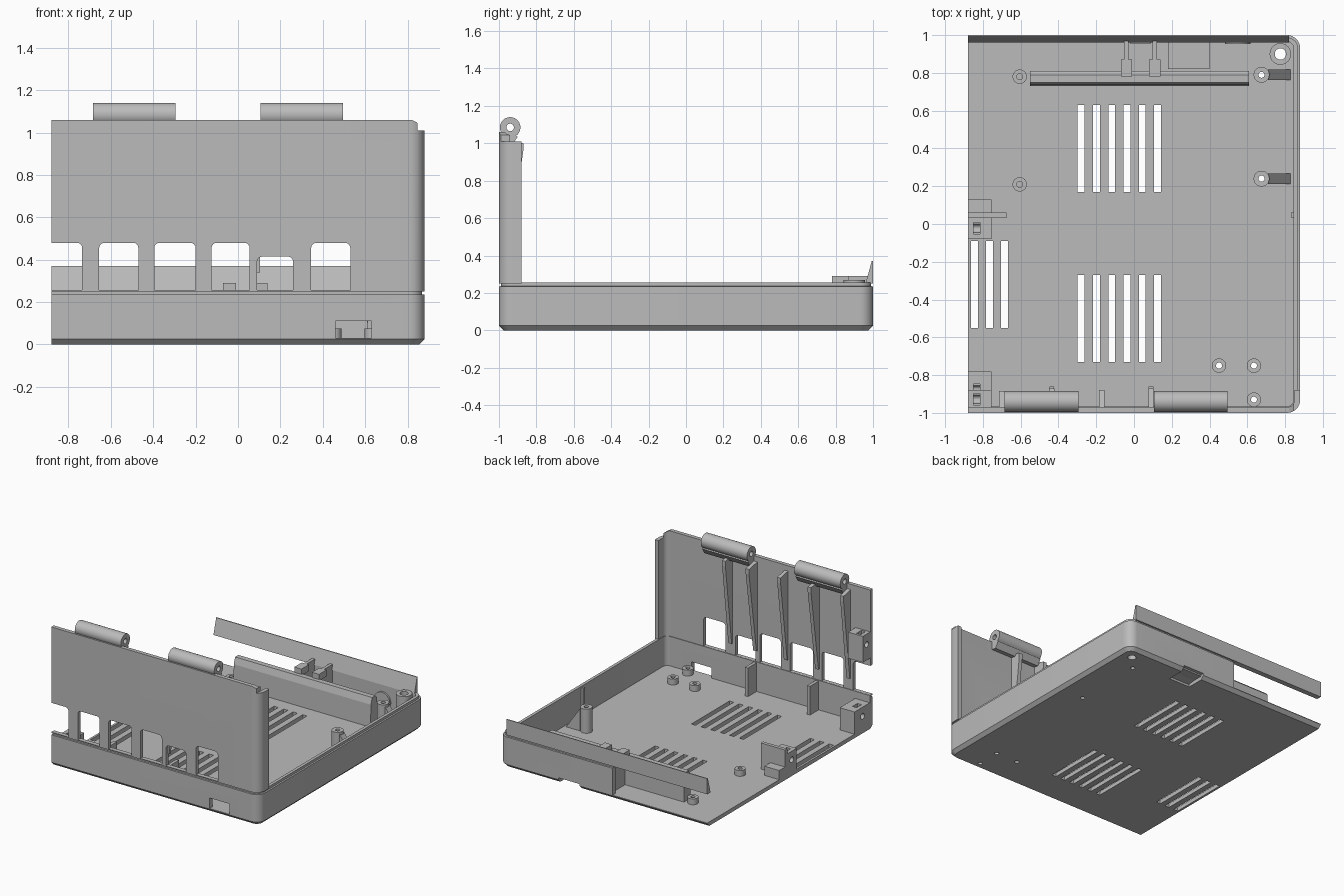
import bpy, bmesh, math
from mathutils import Vector

if "Cube" in bpy.data.objects:
    bpy.data.objects.remove(bpy.data.objects["Cube"], do_unlink=True)

grey = bpy.data.materials.new("light grey plastic")
grey.use_nodes = True
COL = (0.5, 0.5, 0.5, 1)
grey.diffuse_color = COL
grey.node_tree.nodes["Principled BSDF"].inputs["Base Color"].default_value = COL


def finish(name, bm, smooth=False):
    bmesh.ops.recalc_face_normals(bm, faces=bm.faces)
    me = bpy.data.meshes.new(name)
    bm.to_mesh(me)
    bm.free()
    ob = bpy.data.objects.new(name, me)
    bpy.context.collection.objects.link(ob)
    me.materials.append(grey)
    if smooth:
        soften(ob)
    return ob


def select(ob):
    bpy.ops.object.select_all(action='DESELECT')
    ob.select_set(True)
    bpy.context.view_layer.objects.active = ob


def soften(ob):
    select(ob)
    bpy.ops.object.shade_smooth_by_angle(angle=math.radians(30))


def loft(bm, rings, closed=False):
    """Skin a list of rings; cap the ends, or join last to first."""
    rows = [[bm.verts.new(p) for p in r] for r in rings]
    n = len(rows[0])
    pairs = list(zip(rows, rows[1:])) + ([(rows[-1], rows[0])] if closed else [])
    for a, b in pairs:
        for i in range(n):
            j = (i + 1) % n
            bm.faces.new((a[i], a[j], b[j], b[i]))
    if not closed:
        bm.faces.new(rows[0])
        bm.faces.new(rows[-1])


def place(axis, p, h):
    return {'x': (h, p[0], p[1]), 'y': (p[0], h, p[1]), 'z': (p[0], p[1], h)}[axis]


def prism(name, pts, axis, a, b, smooth=False):
    bm = bmesh.new()
    loft(bm, [[place(axis, p, h) for p in pts] for h in (a, b)])
    return finish(name, bm, smooth)


def box(name, x0, x1, y0, y1, z0, z1):
    return prism(name, [(x0, y0), (x1, y0), (x1, y1), (x0, y1)], 'z', z0, z1)


def circle(c, r, n=24):
    return [(c[0] + r * math.cos(math.tau * i / n),
             c[1] + r * math.sin(math.tau * i / n)) for i in range(n)]


def tube(name, c, r, hole, axis, a, b):
    bm = bmesh.new()
    loft(bm, [[place(axis, p, h) for p in circle(c, q)]
              for q, h in ((r, a), (r, b), (hole, b), (hole, a))], closed=True)
    return finish(name, bm, True)


def cut(target, cutters):
    """Subtract each cutter from the target and remove it."""
    for c in cutters:
        m = target.modifiers.new("cut", 'BOOLEAN')
        m.operation, m.solver, m.object = 'DIFFERENCE', 'EXACT', c
        select(target)
        bpy.ops.object.modifier_apply(modifier=m.name)
        bpy.data.objects.remove(c, do_unlink=True)


def arc(cx, cy, r, a0, a1, n=8):
    return [(cx + r * math.cos(math.radians(a0 + (a1 - a0) * i / n)),
             cy + r * math.sin(math.radians(a0 + (a1 - a0) * i / n))) for i in range(n + 1)]


def outline(inset, left=-0.88, r=0.07):
    """Case plan: two rounded corners on +x, square and open at -x."""
    q = r - inset
    return ([(left, -1 + inset)] + arc(0.81, -0.93, q, -90, 0)
            + arc(0.81, 0.93, q, 0, 90) + [(left, 1 - inset)])


# Tray body with chamfered base and a thin inset lip
bm = bmesh.new()
loft(bm, [[(x, y, z) for x, y in outline(i)]
          for i, z in ((0.025, 0), (0, 0.025), (0, 0.235), (0.012, 0.236), (0.012, 0.255))])
tray = finish("tray", bm)
cutters = [prism("cutter", outline(0.035, -1), 'z', 0.03, 0.5),
           box("cutter", -1, -0.08, 0.9, 1.1, 0.03, 0.5),
           box("cutter", 0.46, 0.63, -1.1, -0.9, 0.03, 0.11),
           prism("cutter", [(0.84, 0.02), (0.86, -0.1), (1.1, -0.1), (1.1, 0.04), (0.98, 0.04)],
                 'x', 0.2, 0.38)]
# Vent slots
for xs, y0, y1 in (([-0.28 + 0.081 * i for i in range(6)], 0.17, 0.63),
                   ([-0.28 + 0.081 * i for i in range(6)], -0.73, -0.27),
                   ([-0.845 + 0.08 * i for i in range(3)], -0.55, -0.09)):
    cutters += [box("cutter", x - 0.018, x + 0.018, y0, y1, -0.1, 0.1) for x in xs]
# Screw holes through the floor
SHORT = [(0.45, -0.75), (0.635, -0.75), (0.635, -0.93)]
TALL = [(0.675, 0.79), (0.675, 0.24)]
for c in SHORT + TALL:
    cutters.append(prism("cutter", circle(c, 0.016), 'z', -0.1, 0.1))
cutters.append(prism("cutter", circle((0.775, 0.9), 0.03), 'z', -0.1, 0.1))
cut(tray, cutters)
soften(tray)

# Tall front panel with rounded return at the corner
inner = [(x, y) for x, y in reversed(arc(0.81, -0.93, 0.04, -90, 0))]
panel = prism("front_panel", [(-0.88, -1)] + arc(0.81, -0.93, 0.07, -90, 0)
              + [(0.88, -0.88), (0.85, -0.88)] + inner + [(-0.88, -0.97)], 'z', 0.25, 1.06)


def window(x0, x1, top, r=0.025):
    pts = [(x0, 0.256), (x1, 0.256)] + arc(x1 - r, top - r, r, 0, 90, 4)
    return prism("cutter", pts + arc(x0 + r, top - r, r, 90, 180, 4), 'y', -1.1, -0.9)


cut(panel, [window(*w) for w in ((-1, -0.735, 0.48), (-0.655, -0.47, 0.48),
                                 (-0.395, -0.2, 0.48), (-0.125, 0.055, 0.48),
                                 (0.09, 0.26, 0.415), (0.345, 0.53, 0.48))]
    + [prism("cutter", [(0.82, 1.1), (0.82, 1.06), (0.848, 1.045), (0.848, 1.01),
                        (1, 1.01), (1, 1.1)], 'y', -1.1, -0.8)])
soften(panel)

# Hinge barrels with webs down to the panel
for side, x0, x1 in (("right", -0.685, -0.295), ("left", 0.105, 0.495)):
    tube(side + "_hinge_barrel", (-0.94, 1.085), 0.055, 0.02, 'x', x0, x1)
    prism(side + "_hinge_web", [(-0.99, 1.0), (-0.93, 0.99), (-0.9, 1.035), (-0.935, 1.05),
                                (-0.97, 1.06), (-0.99, 1.06)], 'x', x0, x1)

# Tapered panel ribs, and short ribs standing on the floor
for x, d in ((-0.7, -0.885), (-0.435, -0.87), (-0.17, -0.88), (0.09, -0.87), (0.3, -0.885)):
    prism("panel_rib", [(-0.975, 1.02), (d, 1.0), (d, 0.96), (-0.96, 0.34), (-0.975, 0.34)],
          'x', x - 0.014, x + 0.014)
for x in (-0.435, 0.09):
    box("floor_rib", x - 0.012, x + 0.012, -0.975, -0.86, 0.02, 0.25)

# Sloped catch strip along the back
prism("back_strip", [(0.96, 0.25), (1, 0.25), (1, 0.37), (0.993, 0.37)], 'x', -0.88, 0.82)
# Inner wall with its foot, and brackets tying it to the back
prism("inner_wall", [(0.73, 0.02), (0.81, 0.02), (0.81, 0.23), (0.79, 0.25),
                     (0.75, 0.25), (0.735, 0.2)], 'x', -0.55, 0.61)
for x in (-0.04, 0.11):
    box("bracket", x - 0.012, x + 0.012, 0.8, 0.97, 0.02, 0.29)
    box("bracket_foot", x - 0.03, x + 0.03, 0.78, 0.87, 0.24, 0.29)
box("port_ledge", -0.02, 0.09, 0.955, 0.97, 0.03, 0.2)
# Hollow housing over the base notch
box("latch_housing", 0.18, 0.4, 0.82, 0.975, 0.028, 0.1)
prism("round_port", circle((0.55, 0.13), 0.068), 'y', 0.952, 0.97, True)

# Screw bosses
for i, c in enumerate(SHORT + [(-0.605, 0.78), (-0.605, 0.21)]):
    tube("short_boss", c, 0.038, 0.016, 'z', 0.02, 0.075)
for cx, cy in TALL:
    tube("tall_boss", (cx, cy), 0.042, 0.016, 'z', 0.02, 0.215)
    prism("boss_gusset", [(cx + 0.035, 0.02), (0.835, 0.02), (cx + 0.035, 0.2)],
          'y', cy - 0.027, cy + 0.027)
tube("corner_boss", (0.775, 0.9), 0.057, 0.03, 'z', 0.02, 0.27)
box("side_tab", 0.83, 0.855, 0.035, 0.06, 0.02, 0.24)

# Joining blocks along the open side, drilled from the open face
for y0, y1, z0, z1, w in ((-0.975, -0.78, 0.02, 0.2, 0.125), (-0.975, -0.88, 0.54, 0.74, 0.125),
                          (-0.08, 0.13, 0.02, 0.1, 0.125), (-0.08, 0.035, 0.02, 0.19, 0.125)):
    b = box("joining_block", -0.88, -0.88 + w, y0, y1, z0, z1)
    if z1 > 0.15:
        yc, zc = (y0 + y1) / 2, (z0 + z1) / 2
        cut(b, [prism("cutter", circle((yc, zc + 0.02), 0.022, 16), 'x', -1, -0.8),
                box("cutter", -0.85, -0.815, yc - 0.03, yc + 0.03, zc + 0.02, 1)])
box("block_plate", -0.88, -0.675, 0.033, 0.06, 0.02, 0.23)
